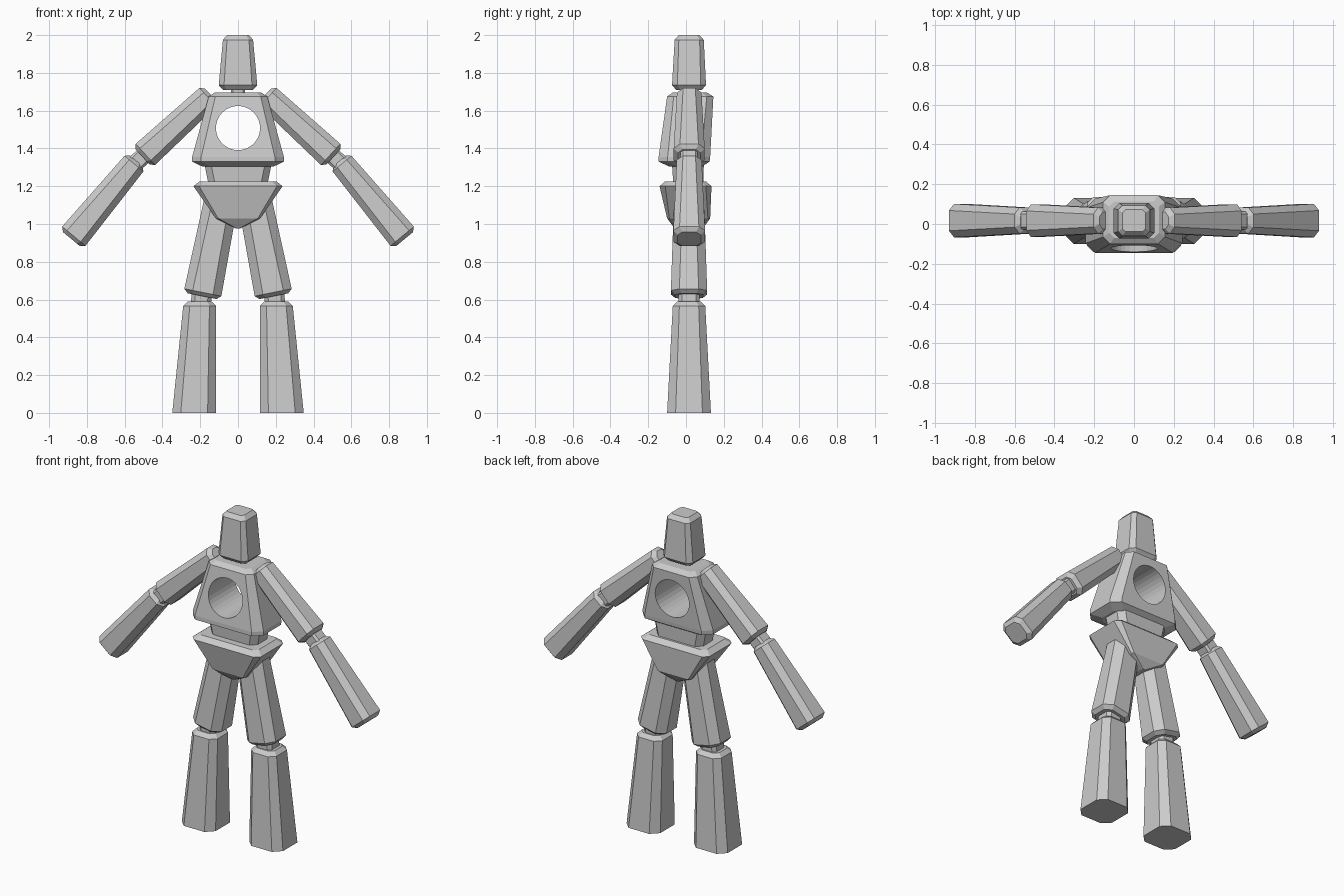
import bpy, bmesh, math
from mathutils import Matrix, Vector

if "Cube" in bpy.data.objects:
    bpy.data.objects.remove(bpy.data.objects["Cube"])

grey = bpy.data.materials.new("light_grey")
grey.diffuse_color = (0.6, 0.6, 0.6, 1)
grey.use_nodes = True
grey.node_tree.nodes["Principled BSDF"].inputs["Base Color"].default_value = grey.diffuse_color


def solid(name, rings, matrix=Matrix()):
    """Loft of chamfered rectangles: (x0, x1, y0, y1, z, chamfer)."""
    bm = bmesh.new()
    loops = []
    for x0, x1, y0, y1, z, c in rings:
        pts = [(x0 + c, y0), (x1 - c, y0), (x1, y0 + c), (x1, y1 - c),
               (x1 - c, y1), (x0 + c, y1), (x0, y1 - c), (x0, y0 + c)]
        loops.append([bm.verts.new(matrix @ Vector((x, y, z))) for x, y in pts])
    for a, b in zip(loops, loops[1:]):
        for i in range(8):
            j = (i + 1) % 8
            bm.faces.new((a[i], a[j], b[j], b[i]))
    bm.faces.new(loops[0][::-1])
    bm.faces.new(loops[-1])
    bmesh.ops.recalc_face_normals(bm, faces=bm.faces)
    mesh = bpy.data.meshes.new(name)
    bm.to_mesh(mesh)
    bm.free()
    mesh.materials.append(grey)
    ob = bpy.data.objects.new(name, mesh)
    bpy.context.collection.objects.link(ob)
    return ob


def pair(name, rings, matrix=Matrix()):
    """The same solid on both sides of the body."""
    for side, s in (("right", 1), ("left", -1)):
        solid(f"{name}_{side}", rings, Matrix.Diagonal((s, 1, 1, 1)) @ matrix)


def limb(name, p0, p1, w0, w1, d0, d1, c, bevel=0.02, inset=0.022, y=0.017):
    """Tapered bevelled bar between two points of the xz plane."""
    dx, dz = p1[0] - p0[0], p1[1] - p0[1]
    n = math.hypot(dx, dz)
    m = Matrix.Translation((p0[0], y, p0[1])) @ Matrix.Rotation(math.atan2(dx, dz), 4, 'Y')
    i, k = inset, c * 0.75
    pair(name, [(-w0 + i, w0 - i, -d0 + i, d0 - i, 0, k),
                (-w0, w0, -d0, d0, bevel, c),
                (-w1, w1, -d1, d1, n - bevel, c),
                (-w1 + i, w1 - i, -d1 + i, d1 - i, n, k)], m)


# Head and neck
solid("head", [(-0.08, 0.08, -0.052, 0.084, 1.71, 0.02),
               (-0.102, 0.102, -0.074, 0.106, 1.735, 0.028),
               (-0.08, 0.08, -0.06, 0.094, 1.975, 0.022),
               (-0.058, 0.058, -0.038, 0.072, 2.0, 0.015)])
solid("neck", [(-0.037, 0.037, -0.02, 0.054, 1.67, 0.01),
               (-0.037, 0.037, -0.02, 0.054, 1.73, 0.01)])

# Chest, leaning back, with a round opening straight through
chest = solid("chest", [(-0.19, 0.19, -0.09, 0.085, 1.305, 0.04),
                        (-0.243, 0.243, -0.145, 0.125, 1.33, 0.048),
                        (-0.243, 0.243, -0.145, 0.128, 1.355, 0.048),
                        (-0.155, 0.155, -0.1, 0.145, 1.675, 0.035),
                        (-0.125, 0.125, -0.07, 0.112, 1.695, 0.025)])
bpy.ops.mesh.primitive_cylinder_add(vertices=32, radius=0.117, depth=1,
                                    location=(0, 0, 1.508), rotation=(math.pi / 2, 0, 0))
cutter = bpy.context.object
cutter.name = "chest_hole_cutter"
cutter.hide_render = True
cutter.data.materials.append(grey)
mod = chest.modifiers.new("hole", 'BOOLEAN')
mod.operation = 'DIFFERENCE'
mod.solver = 'EXACT'
mod.object = cutter
bpy.context.view_layer.objects.active = chest
bpy.ops.object.modifier_apply(modifier="hole")
bpy.data.objects.remove(cutter)

# Waist and pelvis
solid("waist", [(-0.15, 0.15, -0.065, 0.09, 1.18, 0.035),
                (-0.18, 0.18, -0.075, 0.095, 1.33, 0.035)])
solid("pelvis", [(-0.012, 0.012, -0.06, 0.09, 0.977, 0.004),
                 (-0.117, 0.117, -0.1, 0.128, 1.03, 0.012),
                 (-0.236, 0.236, -0.14, 0.135, 1.2, 0.03),
                 (-0.203, 0.203, -0.11, 0.105, 1.226, 0.025)])

# Arms
limb("upper_arm", (0.145, 1.685), (0.505, 1.355), 0.066, 0.076, 0.065, 0.082, 0.033)
limb("elbow", (0.46, 1.4), (0.57, 1.295), 0.045, 0.045, 0.045, 0.045, 0.012, 0.005, 0.003)
limb("forearm", (0.538, 1.335), (0.882, 0.92), 0.065, 0.08, 0.066, 0.084, 0.033)

# Legs
limb("thigh", (0.088, 1.13), (0.19, 0.618), 0.09, 0.1, 0.08, 0.096, 0.045, y=0.016)
pair("knee", [(0.145, 0.25, -0.04, 0.072, 0.57, 0.02),
              (0.135, 0.245, -0.04, 0.072, 0.64, 0.02)])
pair("shin", [(0.116, 0.348, -0.1, 0.132, 0.0, 0.045),
              (0.116, 0.29, -0.07, 0.102, 0.567, 0.035),
              (0.139, 0.267, -0.047, 0.079, 0.59, 0.025)])
